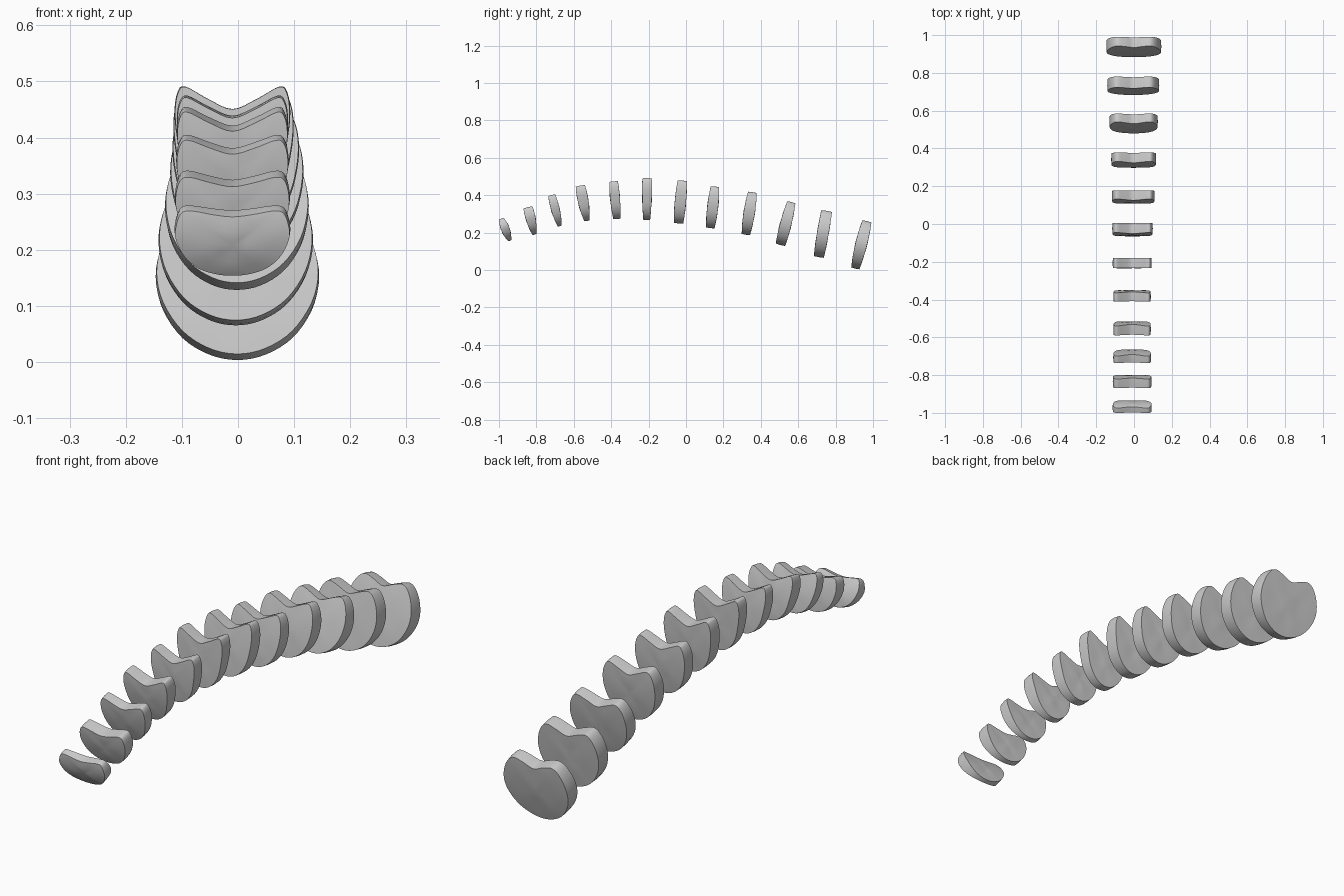
import bpy, bmesh, math
from mathutils import Vector

if "Cube" in bpy.data.objects:
    bpy.data.objects.remove(bpy.data.objects["Cube"])

# Half outlines (x fraction, height fraction) from the bottom centre to the notch
SMALL = [(0, 0), (.3, .03), (.6, .13), (.85, .33), (1, .6), (.99, .8), (.9, .97), (.72, 1), (.35, .95), (0, .92)]
HEART = [(0, 0), (.3, .03), (.6, .14), (.83, .33), (.96, .6), (1, .8), (.95, .95), (.82, 1), (.42, .90), (0, .82)]
ROUND = [(0, 0), (.35, .04), (.68, .16), (.92, .36), (1, .57), (.93, .78), (.77, .94), (.58, 1), (.3, .96), (0, .9)]

# bottom y, bottom z, top y, top z, half width, x offset
PLACE = [
    (-.942, .157, -.987, .274, .101, -.010),
    (-.810, .190, -.845, .335, .101, -.010),
    (-.675, .235, -.718, .400, .099, -.010),
    (-.530, .263, -.565, .450, .098, -.010),
    (-.370, .273, -.387, .473, .098, -.010),
    (-.210, .268, -.207, .490, .102, -.010),
    (-.040, .250, -.020, .477, .107, -.008),
    (.130, .225, .155, .445, .113, -.004),
    (.320, .190, .355, .415, .119, -.002),
    (.505, .135, .563, .362, .128, -.002),
    (.710, .070, .752, .315, .137, -.004),
    (.905, .009, .967, .260, .144, -.001)]
# thickness at bottom, middle, top
THICK = [(.018, .045, .027), (.022, .050, .050), (.022, .045, .038), (.027, .055, .050),
         (.037, .052, .045), (.037, .050, .053), (.050, .060, .050), (.045, .058, .045),
         (.045, .060, .047), (.052, .060, .045), (.055, .062, .058), (.045, .062, .050)]


def mix(a, b, t):
    return [(p[0] + (q[0] - p[0]) * t, p[1] + (q[1] - p[1]) * t) for p, q in zip(a, b)]


def smooth_loop(pts, n=4):
    """Closed Catmull-Rom curve through the points."""
    out, m = [], len(pts)
    for i in range(m):
        a, b, c, d = (Vector(pts[(i + k) % m]) for k in (-1, 0, 1, 2))
        for j in range(n):
            t = j / n
            out.append(.5 * (2 * b + (c - a) * t + (2 * a - 5 * b + 4 * c - d) * t * t
                             + (3 * b - a - 3 * c + d) * t ** 3))
    return out


def build_disc(i):
    by, bz, ty, tz, w, ox = PLACE[i]
    t0, t1, t2 = THICK[i]
    half = mix(SMALL, HEART, min(1, i / 3)) if i < 5 else mix(HEART, ROUND, (i - 5) / 6)
    loop = smooth_loop(half + [(-x, v) for x, v in half[-2:0:-1]])
    base, axis = Vector((ox, by, bz)), Vector((0, ty - by, tz - bz))
    normal = Vector((0, axis.z, -axis.y)).normalized()
    centre = Vector((0, .48))

    def point(p, s, inner):
        v = max(0, min(1, p.y))
        th = t0 * (1 - v) * (1 - 2 * v) + 4 * t1 * v * (1 - v) + t2 * v * (2 * v - 1)
        # gentle surface unevenness, fading out at the rim
        bump = .002 * inner * math.sin(7 * p.x + 2 * i + s) * math.cos(9 * p.y + i)
        return base + Vector((p.x * w, 0, 0)) + axis * p.y + normal * (s * th / 2 + bump)

    bm = bmesh.new()
    # rings run from the middle of one face, over the wall, to the other face
    spec = [(k, -1) for k in (.25, .5, .75, .93, 1)] + [(1.012, 0)]
    spec += [(k, 1) for k in (1, .93, .75, .5, .25)]
    rings = []
    for k, s in spec:
        rings.append([bm.verts.new(point(centre + (q - centre) * k, s, max(0, 1 - k))) for q in loop])
    n = len(loop)
    for a, b in zip(rings, rings[1:]):
        for j in range(n):
            bm.faces.new((a[j], a[(j + 1) % n], b[(j + 1) % n], b[j]))
    for ring, s in ((rings[0], -1), (rings[-1], 1)):
        c = bm.verts.new(point(centre, s, 1))
        for j in range(n):
            bm.faces.new((ring[j], ring[(j + 1) % n], c))
    bmesh.ops.recalc_face_normals(bm, faces=bm.faces)
    name = f"spinal_disc_{i + 1:02d}"
    me = bpy.data.meshes.new(name)
    bm.to_mesh(me)
    bm.free()
    ob = bpy.data.objects.new(name, me)
    bpy.context.collection.objects.link(ob)
    ob.select_set(True)
    bpy.context.view_layer.objects.active = ob


# Row of twelve discs along the arched spine
for i in range(len(PLACE)):
    build_disc(i)
bpy.ops.object.shade_smooth_by_angle(angle=math.radians(40))
